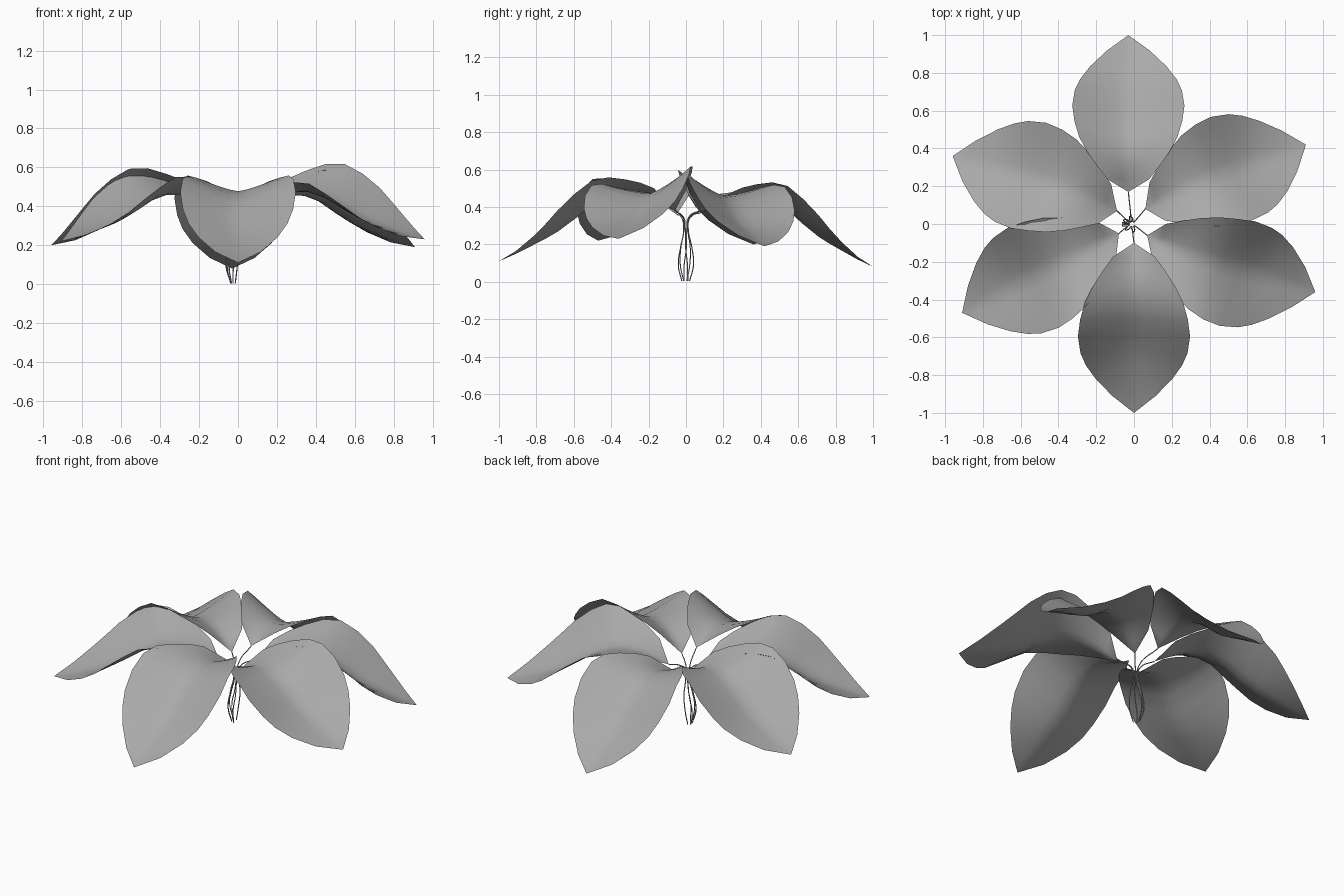
import bpy, bmesh, math
from mathutils import Vector

if "Cube" in bpy.data.objects:
    bpy.data.objects.remove(bpy.data.objects["Cube"])

grey = bpy.data.materials.new("leaf_grey")
grey.use_nodes = True
grey.diffuse_color = (0.4, 0.4, 0.4, 1)
grey.node_tree.nodes["Principled BSDF"].inputs["Base Color"].default_value = (0.4, 0.4, 0.4, 1)

# Leaf sections: position along the midrib, half width, midrib height, edge rise
BASE_Z, TIP_Z = .42, .10
SECTIONS = [(0, 0, .42, 0), (.08, .11, .445, .055), (.16, .162, .468, .06),
            (.25, .215, .475, .07), (.35, .26, .455, .1), (.45, .285, .405, .13),
            (.55, .297, .33, .135), (.65, .283, .262, .115), (.72, .255, .225, .08),
            (.8, .203, .187, .045), (.9, .115, .14, .015), (1, 0, .10, 0)]
HALF = 5


def make_leaf(name, base, tip, base_lift, tip_lift, roll):
    base, tip = Vector(base), Vector(tip)
    axis = (tip - base).normalized()
    side = Vector((-axis.y, axis.x))
    bm = bmesh.new()
    rows = []
    for t, width, height, rise in SECTIONS:
        chord = BASE_Z + (TIP_Z - BASE_Z) * t
        lift = base_lift + (tip_lift - base_lift) * t
        row = []
        for i in range(-HALF, HALF + 1):
            u = i / HALF
            # roll the whole leaf about the line from base to tip
            s, h = width * u, height - chord + rise * abs(u) ** 1.3
            s, h = (s * math.cos(roll) - h * math.sin(roll),
                    h * math.cos(roll) + s * math.sin(roll))
            p = base.lerp(tip, t) + side * s
            row.append(bm.verts.new((p.x, p.y, chord + lift + h)))
        rows.append(row)
    for a, b in zip(rows, rows[1:]):
        for i in range(2 * HALF):
            bm.faces.new((a[i], b[i], b[i + 1], a[i + 1]))
    bmesh.ops.remove_doubles(bm, verts=bm.verts, dist=0.0005)
    bmesh.ops.recalc_face_normals(bm, faces=bm.faces)
    if sum(f.normal.z for f in bm.faces) < 0:
        bmesh.ops.reverse_faces(bm, faces=bm.faces)
    for f in bm.faces:
        f.smooth = True
    mesh = bpy.data.meshes.new(name)
    bm.to_mesh(mesh)
    bm.free()
    mesh.materials.append(grey)
    bpy.context.collection.objects.link(bpy.data.objects.new(name, mesh))


# Thin stem that gathers under the leaf, bows outward and hangs to the ground
def make_stem(name, base, height, turn):
    angle = math.atan2(base[1], base[0])
    points = [(base[0], base[1], height)]
    for k, (r, z) in enumerate([(.03, .345), (.016, .28), (.04, .18), (.052, .09), (.028, .004)]):
        a = angle + turn * k
        points.append((r * math.cos(a) - .01, r * math.sin(a) * .8, z))
    curve = bpy.data.curves.new(name, "CURVE")
    curve.dimensions = "3D"
    curve.bevel_depth = 0.003
    curve.bevel_resolution = 1
    curve.resolution_u = 5
    spline = curve.splines.new("BEZIER")
    spline.bezier_points.add(len(points) - 1)
    for bp, co in zip(spline.bezier_points, points):
        bp.co = co
        bp.handle_left_type = bp.handle_right_type = "AUTO"
    curve.materials.append(grey)
    bpy.context.collection.objects.link(bpy.data.objects.new(name, curve))


# Name, base, tip, lift at base and tip, sideways roll
LEAVES = [("front", (0, -.1), (0, -1), 0, .01, 0),
          ("back", (-.03, .17), (-.03, 1), -.025, -.02, 0),
          ("front_left", (.07, -.06), (.96, -.36), -.04, .13, .18),
          ("back_left", (.06, .08), (.91, .42), -.05, .09, -.13),
          ("front_right", (-.08, -.05), (-.91, -.47), -.06, .12, -.02),
          ("back_right", (-.09, .07), (-.96, .36), -.04, .1, .13)]
for n, (name, base, tip, lift, tip_lift, roll) in enumerate(LEAVES):
    make_leaf(name + "_leaf", base, tip, lift, tip_lift, roll)
    make_stem(name + "_stem", base, BASE_Z + lift, .3 if n % 2 else -.25)
